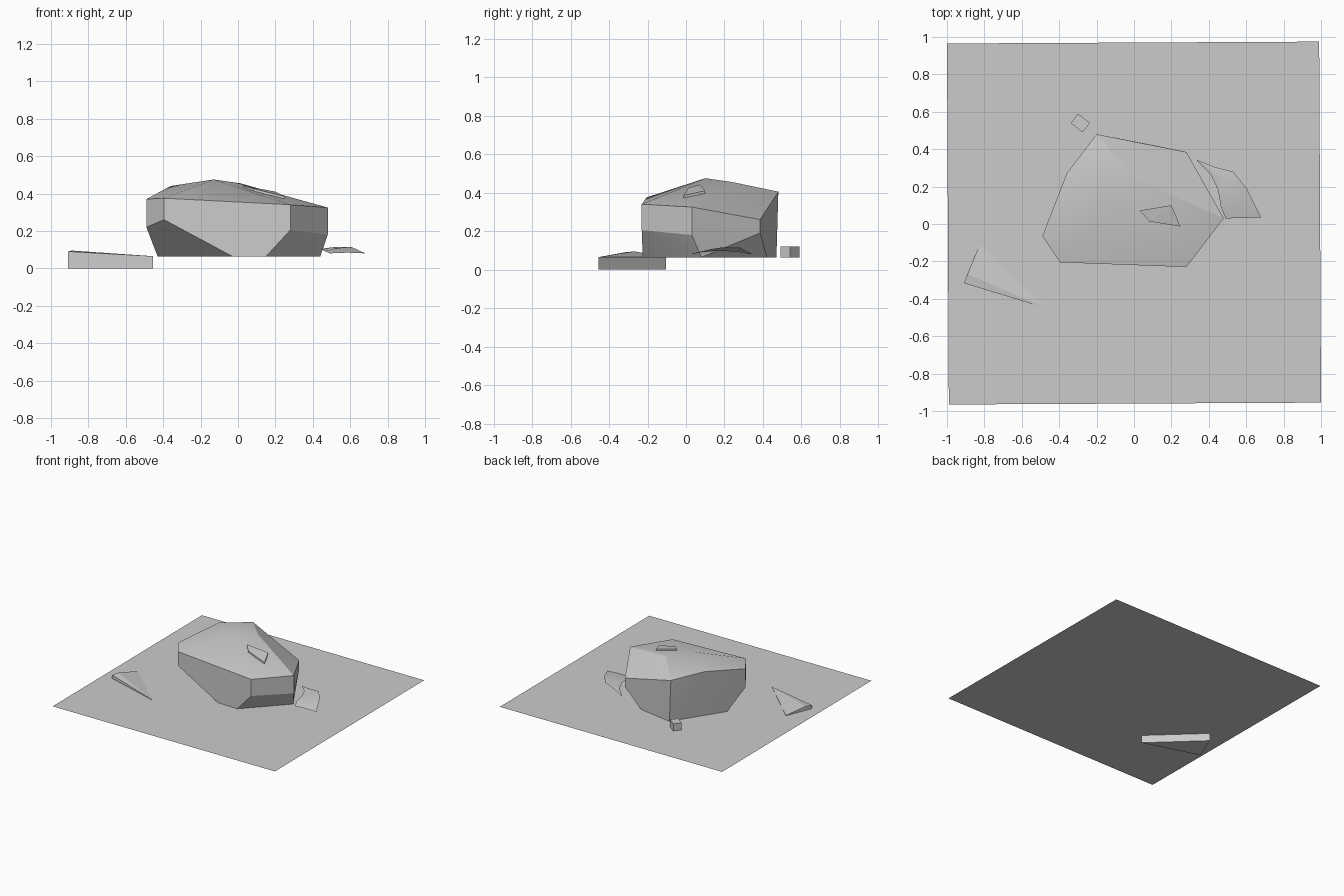
import bpy
import bmesh
from math import radians
from mathutils import Vector

cube = bpy.data.objects.get("Cube")
if cube:
    bpy.data.objects.remove(cube, do_unlink=True)

GREY = (0.6, 0.6, 0.6, 1.0)
GROUND_Z = 0.062

stone_grey = bpy.data.materials.new("stone_grey")
stone_grey.use_nodes = True
stone_grey.diffuse_color = GREY
shader = stone_grey.node_tree.nodes["Principled BSDF"]
shader.inputs["Base Color"].default_value = GREY
shader.inputs["Roughness"].default_value = 0.8


def finish(name, bm, smooth_angle=None, recalc=True):
    """Turn a bmesh into a named, coloured object."""
    if recalc:
        bmesh.ops.recalc_face_normals(bm, faces=bm.faces[:])
    mesh = bpy.data.meshes.new(name)
    bm.to_mesh(mesh)
    bm.free()
    mesh.materials.append(stone_grey)
    obj = bpy.data.objects.new(name, mesh)
    bpy.context.collection.objects.link(obj)
    if smooth_angle:
        bpy.ops.object.select_all(action="DESELECT")
        obj.select_set(True)
        bpy.context.view_layer.objects.active = obj
        bpy.ops.object.shade_smooth_by_angle(angle=radians(smooth_angle))
    return obj


def hull(name, points, smooth_angle=None):
    """Faceted stone wrapped around a few corner points."""
    bm = bmesh.new()
    for p in points:
        bm.verts.new(p)
    result = bmesh.ops.convex_hull(bm, input=bm.verts[:])
    loose = [g for g in result["geom_interior"] if isinstance(g, bmesh.types.BMVert)]
    bmesh.ops.delete(bm, geom=loose, context="VERTS")
    bmesh.ops.dissolve_limit(bm, angle_limit=radians(2), verts=bm.verts[:], edges=bm.edges[:])
    return finish(name, bm, smooth_angle)


# Thin ground sheet
bm = bmesh.new()
corners = [(-0.99, -0.965), (1, -0.955), (0.99, 0.975), (-1, 0.965)]
bm.faces.new([bm.verts.new((x, y, GROUND_Z)) for x, y in corners])
finish("ground_sheet", bm, recalc=False)

# Main boulder: crown, shoulder ring, waist ring and foot
crown = [(-0.13, 0.1, 0.475), (0.01, 0.24, 0.455), (-0.36, 0.27, 0.44)]
shoulder = [(-0.2, 0.48, 0.405), (0.28, 0.385, 0.26), (0.48, 0.03, 0.325),
            (0.28, -0.23, 0.34), (-0.395, -0.205, 0.375), (-0.49, -0.065, 0.37)]
waist = [(0.28, 0.385, 0.19), (0.48, 0.03, 0.18), (0.28, -0.23, 0.205),
         (-0.395, -0.205, 0.26), (-0.49, -0.065, 0.22)]
foot = [(x, y, GROUND_Z + 0.002) for x, y in
        [(-0.18, 0.47), (0.11, 0.42), (0.44, 0.08), (0.15, -0.225),
         (-0.03, -0.218), (-0.43, 0.085), (-0.29, 0.3)]]
hull("boulder", crown + shoulder + waist + foot, 25)

# Flat chip resting on the boulder
chip = [(0.03, 0.072, 0.442), (0.2, 0.1, 0.41), (0.248, -0.013, 0.385), (0.083, 0.013, 0.426)]
hull("top_chip", chip + [(x, y, z - 0.03) for x, y, z in chip])

# Half-buried wedge stone
wedge = [(-0.455, -0.455, 0.065), (-0.91, -0.316, 0.09),
         (-0.89, -0.268, 0.095), (-0.824, -0.105, 0.065)]
hull("buried_wedge", wedge + [(x, y, 0) for x, y, z in wedge])

# Small pebble block behind the boulder
bm = bmesh.new()
bmesh.ops.create_cube(bm, size=1)
bmesh.ops.scale(bm, vec=(0.08, 0.064, 0.058), verts=bm.verts[:])
pebble = finish("pebble", bm)
pebble.location = (-0.287, 0.54, 0.092)
pebble.rotation_euler.z = radians(-38)

# Curved flake: a sheet lofted between its inner and outer edges
inner = [(0.335, 0.34, 0.08), (0.41, 0.265, 0.093), (0.45, 0.18, 0.098),
         (0.465, 0.09, 0.092), (0.49, 0.03, 0.08)]
outer = [(0.337, 0.342, 0.08), (0.43, 0.305, 0.1), (0.53, 0.28, 0.115),
         (0.605, 0.185, 0.115), (0.68, 0.035, 0.08)]
bm = bmesh.new()
rows = []
for a, b in zip(inner, outer):
    a, b = Vector(a), Vector(b)
    middle = (a + b) / 2 + Vector((0, 0, 0.004))
    rows.append([bm.verts.new(p) for p in (a, middle, b)])
for r0, r1 in zip(rows, rows[1:]):
    for i in range(2):
        bm.faces.new((r0[i], r1[i], r1[i + 1], r0[i + 1]))
finish("curved_flake", bm, 40, recalc=False)
